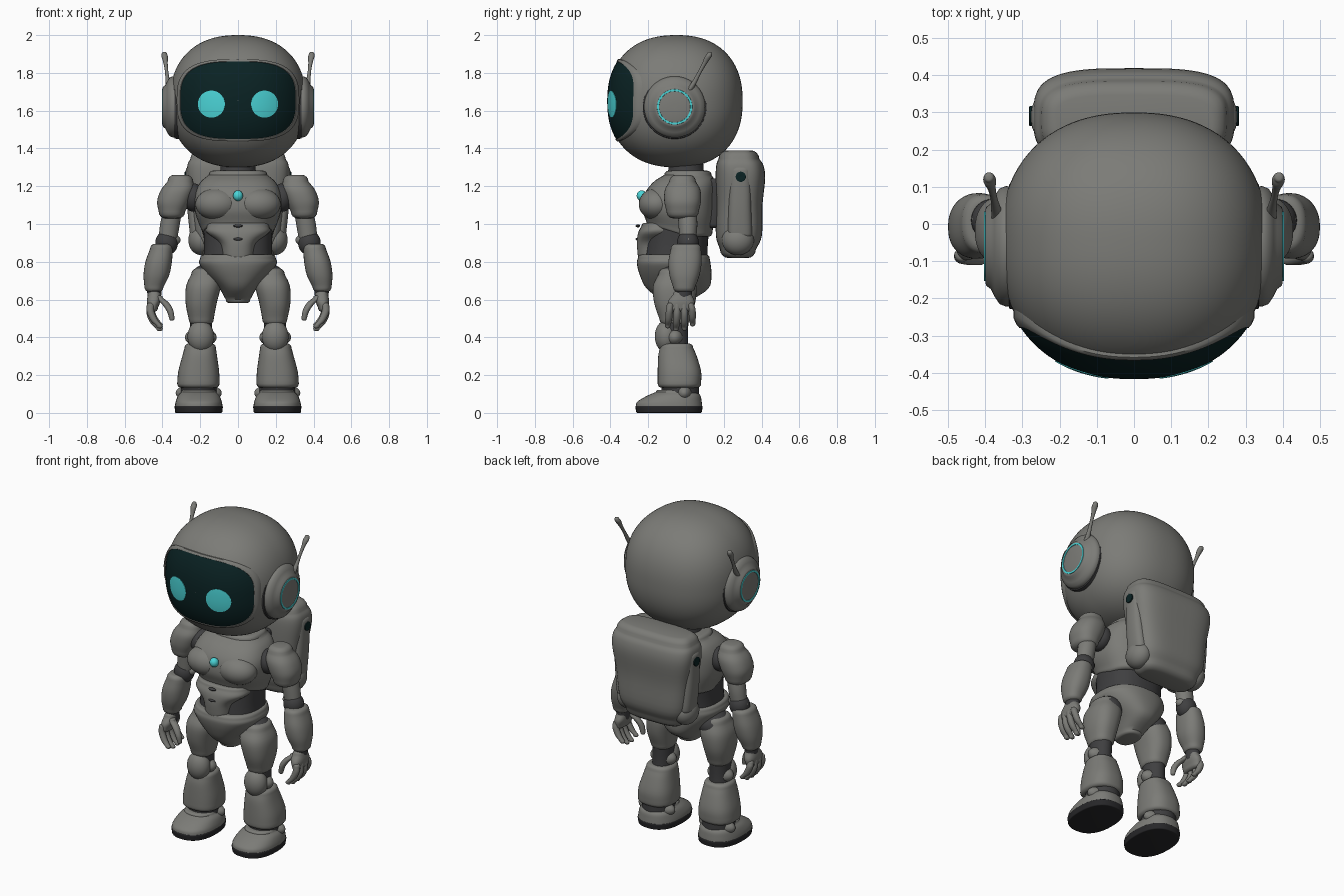
import bpy, bmesh, math
from mathutils import Vector


def material(name, r, g, b):
    m = bpy.data.materials.new(name)
    m.diffuse_color = (r, g, b, 1)
    return m


GREY = material("shell grey", 0.20, 0.20, 0.185)
DARK = material("joint dark grey", 0.05, 0.05, 0.052)
SOLE = material("sole black", 0.02, 0.02, 0.022)
GLASS = material("visor dark teal", 0.003, 0.016, 0.017)
CYAN = material("glow cyan", 0.07, 0.66, 0.68)


def finish(bm, name, mat, mirror=False):
    bmesh.ops.recalc_face_normals(bm, faces=bm.faces)
    me = bpy.data.meshes.new(name)
    bm.to_mesh(me)
    bm.free()
    me.materials.append(mat)
    ob = bpy.data.objects.new(name, me)
    bpy.context.collection.objects.link(ob)
    if mirror:
        mod = ob.modifiers.new("mirror", 'MIRROR')
        mod.use_mirror_merge = False
    return ob


def spow(v, p):
    return math.copysign(abs(v) ** p, v)


def skin(bm, rows, close=True):
    """Join rows of points into a closed-ring skin."""
    vs = [[bm.verts.new(p) for p in row] for row in rows]
    n = len(vs[0])
    for a, b in zip(vs, vs[1:]):
        for i in range(n):
            bm.faces.new((a[i], a[(i + 1) % n], b[(i + 1) % n], b[i]))
    if close:
        bm.faces.new(vs[0])
        bm.faces.new(vs[-1])


def loft(name, mat, rings, n=2.0, edge=0.02, mirror=False, seg=40, steps=4):
    """Superellipse rings (z, cx, cy, rx, ry), smoothed in between, rounded ends."""
    R = [Vector(r) for r in rings]
    P = [2 * R[0] - R[1]] + R + [2 * R[-1] - R[-2]]
    out = []
    for k in range(1, len(P) - 2):
        a, b, c, d = P[k - 1:k + 3]
        for s in range(steps):
            t = s / steps
            out.append(0.5 * (2 * b + (c - a) * t + (2 * a - 5 * b + 4 * c - d) * t * t
                              + (3 * b - a - 3 * c + d) * t ** 3))
    out.append(R[-1])

    def cap(r, sign):
        res = []
        for deg in (22, 45, 67, 85):
            t = math.radians(deg)
            s = edge * (1 - math.cos(t))
            res.append(Vector((r[0] + sign * edge * math.sin(t), r[1], r[2], r[3] - s, r[4] - s)))
        return res
    out = cap(R[0], -1)[::-1] + out + cap(R[-1], 1)
    rows = []
    for z, cx, cy, rx, ry in out:
        ang = [2 * math.pi * i / seg for i in range(seg)]
        rows.append([(cx + rx * spow(math.cos(t), 2 / n), cy + ry * spow(math.sin(t), 2 / n), z)
                     for t in ang])
    bm = bmesh.new()
    skin(bm, rows)
    return finish(bm, name, mat, mirror)


def ball(name, mat, c, r, mirror=False):
    bm = bmesh.new()
    bmesh.ops.create_uvsphere(bm, u_segments=32, v_segments=20, radius=1)
    for v in bm.verts:
        v.co = Vector([c[i] + r[i] * v.co[i] for i in range(3)])
    return finish(bm, name, mat, mirror)


def lathe_x(name, mat, prof, cy, cz, close=True):
    """Turn (radius, x) about an axis along x; mirrored to the other side."""
    bm = bmesh.new()
    skin(bm, [[(x, cy + r * math.cos(i * math.pi / 32), cz + r * math.sin(i * math.pi / 32))
               for i in range(64)] for r, x in prof], close)
    return finish(bm, name, mat, True)


# ---- head: superellipsoid shell, with visor and eyes laid on its surface
HC, HN, HX, HF, HB, HZ = Vector((0, -0.05, 1.65)), 2.3, 0.36, 0.362, 0.35, 0.35
bm = bmesh.new()
bmesh.ops.create_uvsphere(bm, u_segments=96, v_segments=64, radius=1)
for v in bm.verts:
    d = v.co * sum(abs(c) ** HN for c in v.co) ** (-1 / HN)
    v.co = HC + Vector((d.x * HX, d.y * (HF if d.y < 0 else HB), d.z * HZ))
finish(bm, "head_shell", GREY)


def head_patch(name, mat, cx, cz, a, b, n, rows, close, mirror=False):
    def point(t, s, k):
        x = cx + a * s * spow(math.cos(t), 2 / n)
        z = cz + b * s * spow(math.sin(t), 2 / n) - HC.z
        f = max(0, 1 - abs(x / HX) ** HN - abs(z / HZ) ** HN)
        return HC + k * Vector((x, -HF * f ** (1 / HN), z))
    bm = bmesh.new()
    skin(bm, [[point(2 * math.pi * i / 96, s, k) for i in range(96)] for s, k in rows], close)
    finish(bm, name, mat, mirror)


disc = [0.01] + [i / 16 for i in range(1, 17)]
head_patch("visor", GLASS, 0, 1.655, 0.303, 0.203, 3.0,
           [(s, 1.014) for s in disc] + [(1.0, 0.99)], False)
head_patch("visor_rim", GREY, 0, 1.655, 0.303, 0.203, 3.0,
           [(0.99, 0.99), (0.995, 1.022), (1.02, 1.026), (1.05, 1.02), (1.075, 0.995)], False)
head_patch("eye", CYAN, 0.138, 1.635, 0.07, 0.07, 2.0,
           [(s, 1.021) for s in disc] + [(1.0, 1.01)], False, True)

# ears and antennae
lathe_x("ear_groove", DARK, [(0.172, 0.29), (0.168, 0.335), (0.13, 0.345)], -0.06, 1.62)
lathe_x("ear_cup", GREY, [(0.158, 0.30), (0.162, 0.345), (0.155, 0.362), (0.135, 0.375),
                          (0.115, 0.385), (0.106, 0.397), (0.098, 0.4), (0.01, 0.4)], -0.06, 1.62)
lathe_x("ear_light_ring", CYAN, [(0.094, 0.398), (0.093, 0.403), (0.083, 0.403), (0.082, 0.398)],
        -0.06, 1.62, False)
loft("antenna", GREY, [(1.69, .362, .0, .02, .022), (1.735, .37, .035, .014, .015),
                       (1.80, .377, .07, .009, .011), (1.85, .383, .098, .011, .013),
                       (1.885, .388, .117, .017, .018), (1.9, .39, .125, .014, .014)],
     edge=.01, mirror=True, seg=20)

# ---- neck and torso
loft("neck", DARK, [(1.22, 0, 0, .12, .12), (1.28, 0, 0, .095, .095), (1.36, 0, 0, .09, .09)])
chest = loft("chest", GREY, [(.955, 0, -.035, .19, .175), (1.05, 0, -.04, .225, .19),
                             (1.15, 0, -.035, .23, .188), (1.22, 0, -.01, .20, .165),
                             (1.26, 0, .01, .155, .125)], n=2.6, edge=.022)
for v in chest.data.vertices:                      # arched lower front edge
    if v.co.z < 1.1 and v.co.y < 0:
        v.co.z += 0.07 * (-v.co.y / 0.22) * (1.1 - v.co.z) / 0.17
ball("pectoral_plate", GREY, (.108, -.155, 1.105), (.118, .095, .085), True)
ball("chest_light", CYAN, (0, -.235, 1.15), (.026, .026, .028))
loft("waist_core", DARK, [(.78, 0, -.055, .185, .17), (.88, 0, -.05, .18, .165),
                          (1.0, 0, -.04, .185, .165)], n=2.4)
loft("belly_plate", GREY, [(.83, 0, -.15, .085, .105), (.9, 0, -.15, .10, .11),
                           (.955, 0, -.135, .165, .118), (.99, 0, -.12, .165, .115)], n=2.5, edge=.015)
for z in (.92, .99):
    ball("belly_slot", DARK, (0, -.255, z), (.025, .012, .008))

# ---- pelvis
loft("pelvis", GREY, [(.60, 0, -.05, .065, .085), (.66, 0, -.045, .10, .165),
                      (.73, 0, -.055, .165, .19), (.79, 0, -.065, .205, .195),
                      (.82, 0, -.065, .20, .19)], n=2.4, edge=.018)
ball("hip_joint", DARK, (.16, -.05, .71), (.09, .10, .08), True)

# ---- legs
loft("thigh", GREY, [(.495, .195, -.06, .066, .08), (.58, .195, -.06, .082, .108),
                     (.67, .183, -.06, .092, .115), (.735, .172, -.055, .075, .09)],
     n=2.4, edge=.03, mirror=True)
loft("knee_core", DARK, [(.3, .2, -.06, .066, .075), (.4, .197, -.06, .058, .07),
                         (.52, .195, -.06, .06, .075)], mirror=True)
ball("kneecap", GREY, (.197, -.105, .405), (.07, .06, .085), True)
ball("knee_disc", GREY, (.197, -.06, .40), (.084, .05, .05), True)
loft("shin", GREY, [(.155, .21, -.035, .112, .115), (.22, .208, -.035, .108, .115),
                    (.30, .203, -.045, .092, .102), (.345, .2, -.05, .083, .088)],
     n=2.5, edge=.022, mirror=True)
loft("ankle_core", DARK, [(.08, .208, -.03, .095, .10), (.17, .208, -.03, .095, .10)], mirror=True)
ball("ankle_disc", GREY, (.208, -.01, .105), (.122, .05, .052), True)
loft("foot", GREY, [(.035, .208, -.09, .126, .176), (.06, .208, -.087, .122, .17),
                    (.09, .208, -.065, .11, .142), (.11, .208, -.05, .092, .11)],
     n=2.4, edge=.012, mirror=True)
loft("sole", SOLE, [(.006, .208, -.09, .125, .174), (.032, .208, -.09, .128, .178)],
     n=2.4, edge=.006, mirror=True)

# ---- arms
ball("shoulder_socket", DARK, (.235, -.02, 1.14), (.06, .075, .075), True)
loft("shoulder_cap", GREY, [(1.065, .35, -.018, .07, .085), (1.12, .34, -.018, .088, .097),
                            (1.18, .32, -.018, .088, .094), (1.225, .305, -.018, .068, .07)],
     n=2.3, edge=.035, mirror=True)
loft("upper_arm", GREY, [(.93, .37, .01, .05, .045), (1.0, .36, .01, .052, .05),
                         (1.08, .345, .005, .05, .05)], mirror=True)
ball("elbow_core", DARK, (.378, .01, .90), (.06, .058, .065), True)
ball("elbow_disc", GREY, (.37, .012, .915), (.066, .035, .035), True)
loft("forearm", GREY, [(.665, .445, -.01, .05, .058), (.73, .432, -.008, .068, .08),
                       (.80, .42, -.005, .07, .088), (.87, .405, 0, .06, .08)],
     n=2.3, edge=.025, mirror=True)
loft("wrist", DARK, [(.60, .443, -.015, .035, .042), (.67, .443, -.01, .04, .047)], mirror=True)

# hands
loft("palm", GREY, [(.555, .452, -.028, .028, .068), (.59, .447, -.025, .036, .07),
                    (.625, .443, -.02, .034, .05)], n=2.4, edge=.02, mirror=True)
for i, y in enumerate((-.088, -.048, -.008, .032)):
    lift = (.015, 0, .003, .025)[i]
    loft("finger", GREY, [(.445 + lift, .415, y * 1.1, .017, .014), (.475 + lift, .443, y * 1.05, .02, .018),
                          (.52 + lift, .463, y, .02, .019), (.57, .463, y * .9 - .004, .02, .019)],
         edge=.012, mirror=True, seg=16)
loft("thumb", GREY, [(.50, .35, -.075, .014, .014), (.54, .36, -.075, .018, .019),
                     (.58, .385, -.065, .022, .021), (.61, .42, -.05, .022, .022)],
     edge=.012, mirror=True, seg=16)

# ---- backpack
loft("backpack", GREY, [(.865, 0, .275, .195, .095), (.94, 0, .28, .225, .122),
                        (1.1, 0, .283, .245, .122), (1.24, 0, .288, .268, .131),
                        (1.31, 0, .285, .268, .125), (1.345, 0, .28, .252, .108)],
     n=3.4, edge=.045, seg=64)
loft("backpack_side_rail", GREY, [(.95, .21, .285, .045, .065), (1.1, .225, .285, .045, .06),
                                  (1.28, .235, .288, .042, .055)], n=2.6, edge=.03, mirror=True)
ball("backpack_thruster", GREY, (.195, .275, .915), (.068, .085, .08), True)
lathe_x("backpack_port", GLASS, [(.027, .25), (.027, .281), (.022, .283), (.005, .279)], .29, 1.25)
loft("backpack_mount", DARK, [(1.0, 0, .14, .12, .06), (1.22, 0, .14, .12, .06)], n=3)

# ---- smooth shading with sharp edges kept
bpy.ops.object.select_all(action='SELECT')
bpy.context.view_layer.objects.active = bpy.data.objects["head_shell"]
bpy.ops.object.shade_smooth_by_angle(angle=math.radians(40))
